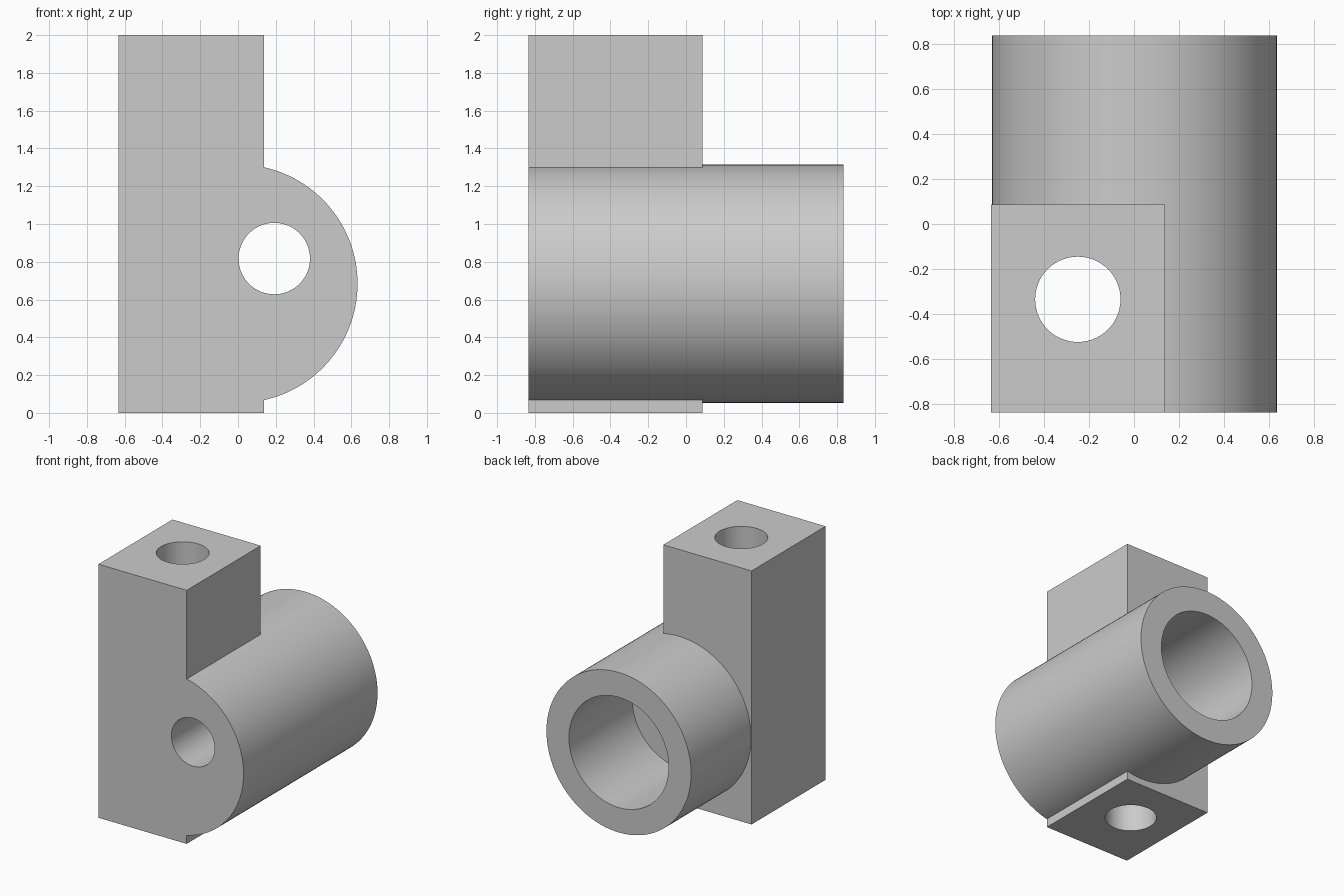
import bpy
import math
from mathutils import Vector

if "Cube" in bpy.data.objects:
    bpy.data.objects.remove(bpy.data.objects["Cube"], do_unlink=True)

# Plain grey metal
grey = bpy.data.materials.new("grey metal")
grey.use_nodes = True
colour = (0.6, 0.6, 0.6, 1)
grey.diffuse_color = colour
grey.node_tree.nodes["Principled BSDF"].inputs["Base Color"].default_value = colour

FRONT, BACK = -0.835, 0.835
AXIS_X, AXIS_Z = 0.002, 0.684


def rod(name, start, end, radius):
    """Round bar between two points."""
    a, b = Vector(start), Vector(end)
    turn = (b - a).to_track_quat('Z', 'Y').to_euler()
    bpy.ops.mesh.primitive_cylinder_add(
        vertices=128, radius=radius, depth=(b - a).length,
        location=(a + b) / 2, rotation=turn)
    obj = bpy.context.object
    obj.name = name
    obj.data.materials.append(grey)
    return obj


def block(name, low, high):
    """Box between two corners."""
    a, b = Vector(low), Vector(high)
    bpy.ops.mesh.primitive_cube_add(size=1, location=(a + b) / 2)
    obj = bpy.context.object
    obj.name = name
    obj.scale = b - a
    bpy.ops.object.transform_apply(location=False, rotation=False, scale=True)
    obj.data.materials.append(grey)
    return obj


def combine(body, tool, operation):
    """Merge or cut with a tool, then discard the tool."""
    tool.hide_render = True
    mod = body.modifiers.new(tool.name, 'BOOLEAN')
    mod.operation = operation
    mod.solver = 'EXACT'
    mod.object = tool
    bpy.ops.object.select_all(action='DESELECT')
    bpy.context.view_layer.objects.active = body
    body.select_set(True)
    bpy.ops.object.modifier_apply(modifier=mod.name)
    bpy.data.objects.remove(tool, do_unlink=True)


# Upright block fused with the horizontal barrel
body = block("bracket_body", (-0.633, FRONT, 0), (0.137, 0.087, 2))
barrel = rod("barrel", (AXIS_X, FRONT, AXIS_Z), (AXIS_X, BACK, AXIS_Z), 0.631)
combine(body, barrel, 'UNION')

# Blind bore from the back, offset front hole, vertical through hole
cutters = [
    rod("bore", (AXIS_X, 0.045, AXIS_Z), (AXIS_X, 1, AXIS_Z), 0.435),
    rod("front_hole", (0.192, -1, 0.817), (0.192, 0.3, 0.817), 0.189),
    rod("vertical_hole", (-0.249, -0.334, -0.2), (-0.249, -0.334, 2.2), 0.189),
]
for cutter in cutters:
    combine(body, cutter, 'DIFFERENCE')

bpy.ops.object.shade_smooth_by_angle(angle=math.radians(30))
